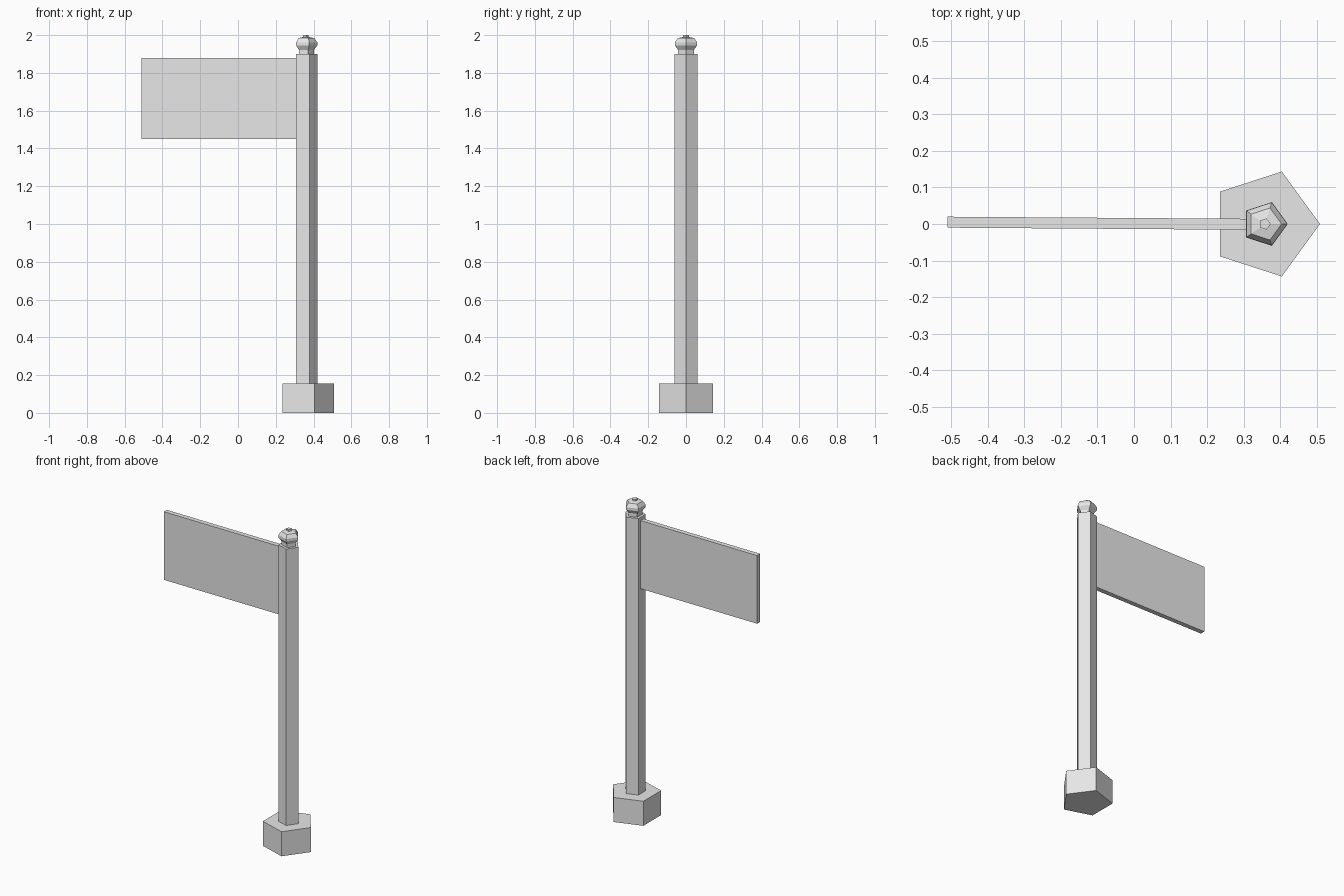
import bpy
import bmesh
from math import cos, sin, tau

cube = bpy.data.objects.get("Cube")
if cube:
    bpy.data.objects.remove(cube, do_unlink=True)

SIDES = 5
POST_X = 0.358

# Single stone grey
grey = bpy.data.materials.new("light grey")
grey.use_nodes = True
colour = (0.8, 0.8, 0.8, 1)
grey.diffuse_color = colour
grey.node_tree.nodes["Principled BSDF"].inputs["Base Color"].default_value = colour


def add_object(name, bm, location):
    """Turn a bmesh into a flat-shaded object."""
    bmesh.ops.recalc_face_normals(bm, faces=bm.faces)
    mesh = bpy.data.meshes.new(name)
    bm.to_mesh(mesh)
    bm.free()
    mesh.materials.append(grey)
    obj = bpy.data.objects.new(name, mesh)
    obj.location = location
    bpy.context.scene.collection.objects.link(obj)
    return obj


def turned(name, profile):
    """Five-sided solid from (radius, height) rings, one corner facing +x."""
    bm = bmesh.new()
    rings = [[bm.verts.new((r * cos(tau * i / SIDES), r * sin(tau * i / SIDES), z))
              for i in range(SIDES)] for r, z in profile]
    for low, high in zip(rings, rings[1:]):
        for i in range(SIDES):
            j = (i + 1) % SIDES
            bm.faces.new((low[i], low[j], high[j], high[i]))
    bm.faces.new(rings[0][::-1])
    bm.faces.new(rings[-1])
    return add_object(name, bm, (POST_X, 0, 0))


# Base block, post and finial
turned("base", [(0.151, 0), (0.151, 0.155)])
turned("post", [(0.063, 0.15), (0.063, 1.9)])
turned("finial", [(0.044, 1.89), (0.044, 1.922), (0.062, 1.945), (0.062, 1.962),
                  (0.046, 1.984), (0.016, 1.99), (0.016, 2.0)])

# Sign board, turned very slightly and set into the post
bm = bmesh.new()
bmesh.ops.create_cube(bm, size=1)
bmesh.ops.scale(bm, vec=(0.85, 0.03, 0.43), verts=bm.verts)
board = add_object("sign_board", bm, (-0.086, 0.002, 1.664))
board.rotation_euler.z = -0.007
